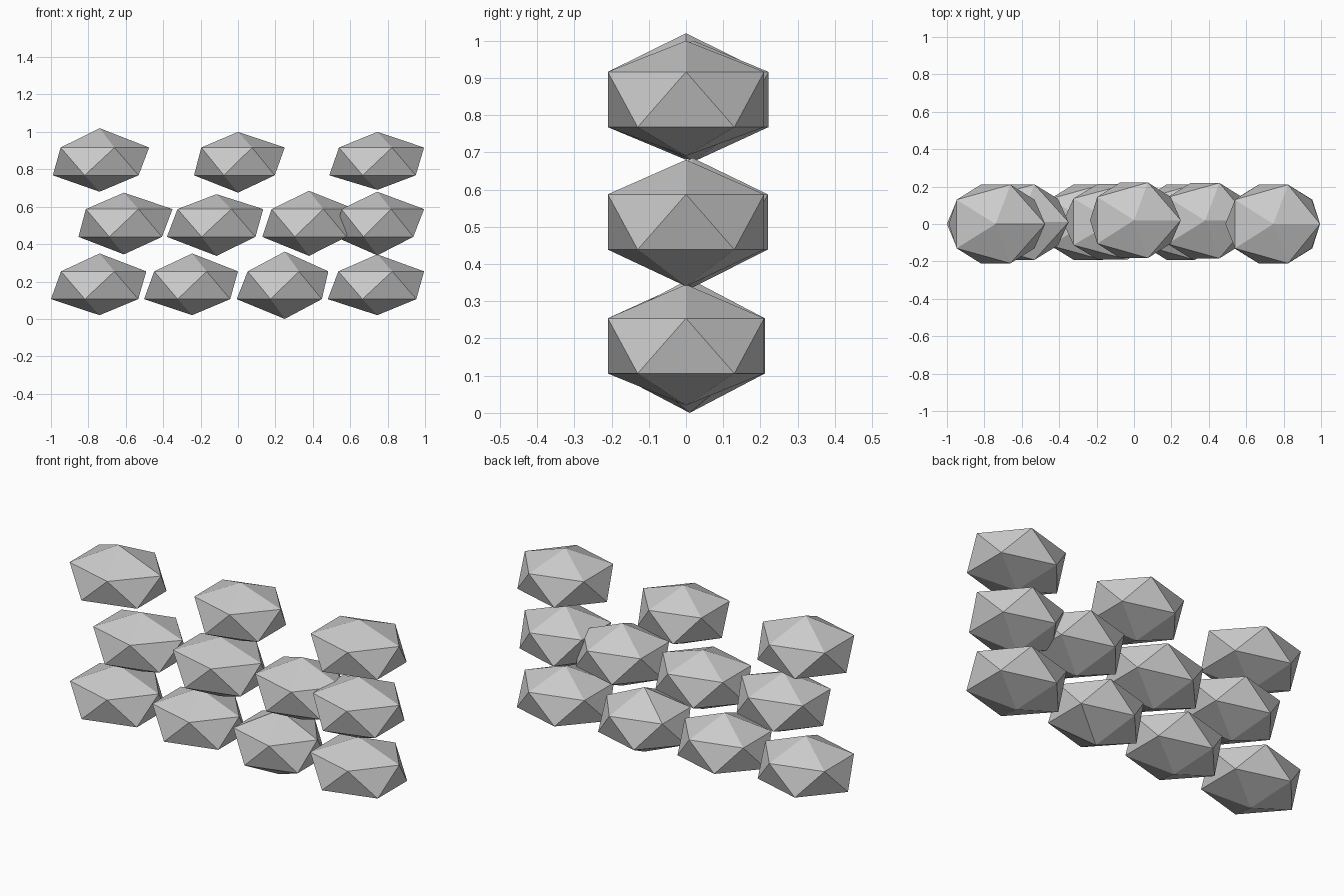
import bpy
import bmesh

cube = bpy.data.objects.get("Cube")
if cube:
    bpy.data.objects.remove(cube, do_unlink=True)

stone_grey = bpy.data.materials.new("stone grey")
stone_grey.use_nodes = True
GREY = (0.6, 0.6, 0.6, 1)
stone_grey.diffuse_color = GREY
stone_grey.node_tree.nodes["Principled BSDF"].inputs["Base Color"].default_value = GREY

RING = 0.894    # ring radius of a unit icosahedron
DEPTH = 0.247


def add_stone(name, x, y, z, left, right, bottom, top):
    """Squashed icosahedron with its own reach to each side, up and down."""
    mesh = bpy.data.meshes.new(name)
    bm = bmesh.new()
    bmesh.ops.create_icosphere(bm, subdivisions=1, radius=1)
    width = (left + right) / 2 / RING
    for v in bm.verts:
        px, py, pz = v.co
        if abs(pz) > 0.9:               # top and bottom points
            v.co = (0, 0, top - z if pz > 0 else bottom - z)
        elif abs(py) < 0.1:             # end points
            v.co = (right if px > 0 else -left, 0, pz * 0.166)
        else:
            v.co = (px * width, py * DEPTH * (0.96 if y else 1), pz * 0.166)
    bm.to_mesh(mesh)
    bm.free()
    mesh.materials.append(stone_grey)
    stone = bpy.data.objects.new(name, mesh)
    stone.location = (x, y, z)
    bpy.context.collection.objects.link(stone)


# Rows of the broken wall: x, y, left reach, right reach, bottom, top
rows = {
    "lower": (0.18, [
        (-0.74, 0, 0.26, 0.25, 0.02, 0.35),
        (-0.245, 0.01, 0.257, 0.245, 0.02, 0.35),
        (0.25, 0.01, 0.257, 0.233, 0, 0.36),
        (0.745, 0, 0.265, 0.25, 0.02, 0.345),
    ]),
    "middle": (0.513, [
        (-0.61, 0.01, 0.243, 0.26, 0.345, 0.675),
        (-0.115, 0.012, 0.265, 0.25, 0.337, 0.667),
        (0.38, 0.018, 0.25, 0.245, 0.337, 0.685),
        (0.745, 0, 0.225, 0.25, 0.34, 0.68),
    ]),
    "upper": (0.842, [
        (-0.74, 0, 0.25, 0.265, 0.68, 1.02),
        (0, 0.02, 0.235, 0.25, 0.675, 1),
        (0.745, 0, 0.257, 0.25, 0.69, 1),
    ]),
}
for row, (z, stones) in rows.items():
    for i, (x, y, left, right, bottom, top) in enumerate(stones):
        add_stone(f"{row}_stone_{i + 1}", x, y, z, left, right, bottom, top)
